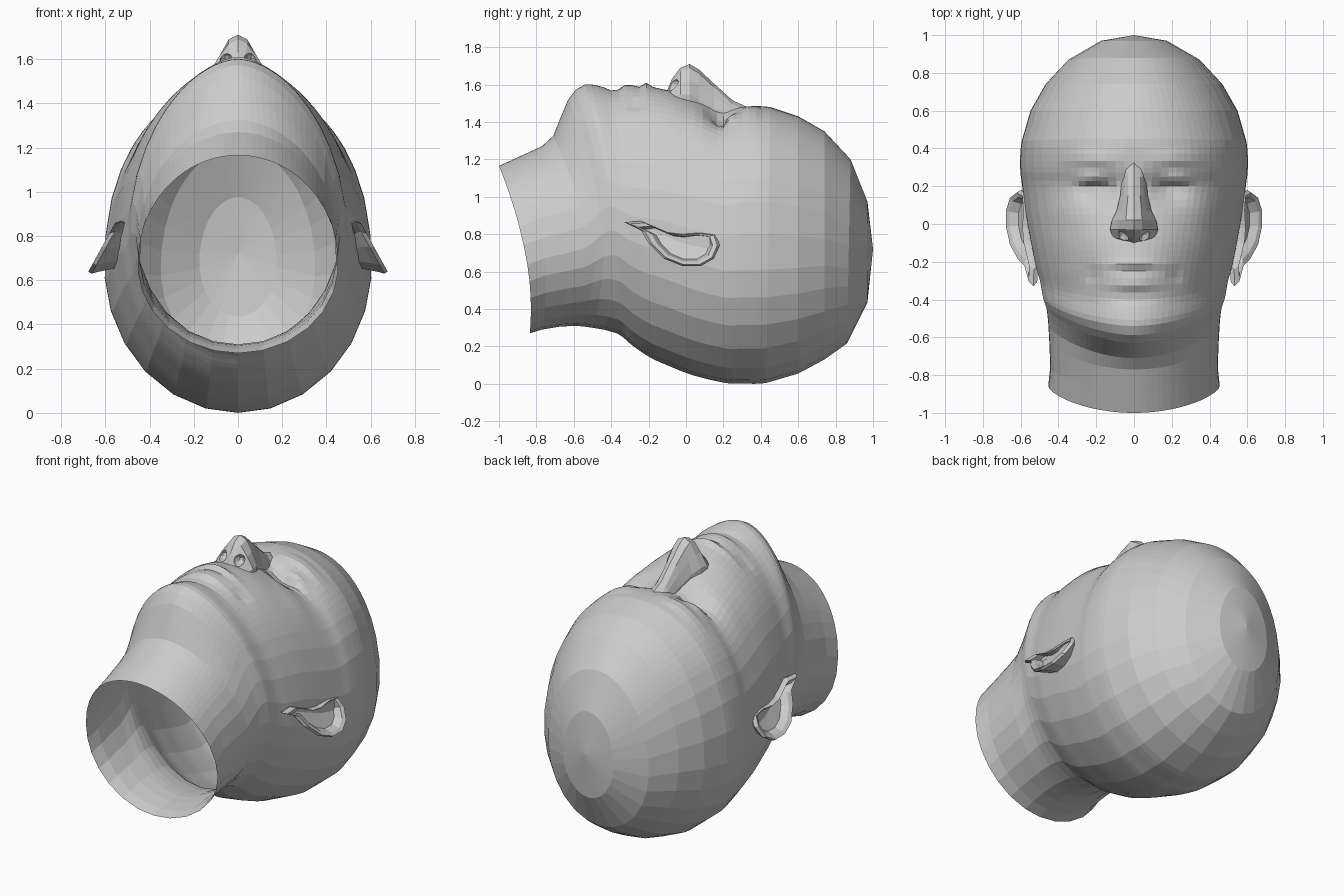
import bpy, bmesh, math
from mathutils import Vector

if "Cube" in bpy.data.objects:
    bpy.data.objects.remove(bpy.data.objects["Cube"])


def make(name, rings, closed, cap_start=None, cap_end=None):
    """Skin a list of rings; caps may be a point, or True for one flat face."""
    bm = bmesh.new()
    vs = [[bm.verts.new(p) for p in r] for r in rings]
    n = len(vs[0])
    for a, b in zip(vs, vs[1:]):
        for i in range(n if closed else n - 1):
            j = (i + 1) % n
            bm.faces.new((a[i], a[j], b[j], b[i]))
    for cap, r in ((cap_start, vs[0]), (cap_end, vs[-1])):
        if cap is True:
            bm.faces.new(r)
        elif cap is not None:
            c = bm.verts.new(cap)
            for i in range(n):
                bm.faces.new((r[i], r[(i + 1) % n], c))
    bmesh.ops.recalc_face_normals(bm, faces=bm.faces)
    me = bpy.data.meshes.new(name)
    bm.to_mesh(me)
    bm.free()
    ob = bpy.data.objects.new(name, me)
    bpy.context.collection.objects.link(ob)
    return ob


# Head stations, neck to crown: front y, z, back y, z, half width, pointedness, side bow
ST = [
    (-1.0, 1.165, -.835, .27, .455, 1.0, .055),
    (-.88, 1.22, -.77, .29, .445, 1.0, .06),
    (-.77, 1.27, -.68, .305, .45, 1.0, .09),
    (-.71, 1.325, -.60, .31, .455, 1.05, .11),
    (-.63, 1.52, -.50, .30, .465, 1.15, .11),
    (-.54, 1.60, -.37, .27, .485, 1.12, .06),
    (-.40, 1.58, -.28, .20, .50, 1.1, .03),
    (-.25, 1.59, -.19, .14, .525, 1.08, 0),
    (-.10, 1.57, -.09, .095, .55, 1.03, 0),
    (.05, 1.52, .04, .045, .575, 1.0, 0),
    (.20, 1.47, .21, .005, .595, .95, 0),
    (.30, 1.48, .30, .002, .605, .92, 0),
    (.45, 1.48, .43, .005, .597, .92, 0),
    (.60, 1.43, .60, .055, .55, .95, 0),
    (.74, 1.35, .74, .13, .47, .97, 0),
    (.88, 1.20, .86, .215, .35, 1.0, 0),
    (.97, .975, .97, .435, .175, 1.0, 0),
]

# Face relief: x, y, spread x, spread y, height
BUMPS = [
    (.18, .19, .10, .07, -.065),    # eye socket
    (.22, .235, .075, .04, .045),   # eyelid
    (.22, .20, .08, .014, -.012),   # eyelid crease
    (.22, .345, .13, .04, .022),    # brow
    (.36, .06, .10, .09, .015),     # cheekbone
    (0, -.215, .13, .028, .022),    # upper lip
    (0, -.265, .17, .014, -.022),   # mouth line
    (0, -.31, .12, .028, .018),     # lower lip
    (0, -.385, .12, .03, -.015),    # chin crease
    (.22, -.27, .035, .04, -.015),  # mouth corner
]


def relief(x, y):
    return sum(h * math.exp(-((abs(x) - bx) / sx) ** 2 - ((y - by) / sy) ** 2)
               for bx, by, sx, sy, h in BUMPS)


def spline(a, b, c, d, t):
    return [.5 * (2 * q + (r - p) * t + (2 * p - 5 * q + 4 * r - s) * t * t
                  + (3 * q - p - 3 * r + s) * t ** 3)
            for p, q, r, s in zip(a, b, c, d)]


def head_ring(s):
    yf, zf, yb, zb, w, a, bow = s
    front, back = Vector((0, yf, zf)), Vector((0, yb, zb))
    mid = back.lerp(front, .45)
    pts = []
    for ang in ANGLES:
        t = math.radians(ang)
        c, sn = math.cos(t), math.sin(t)
        e = a if c > 0 else 1
        p = mid + ((front if c > 0 else back) - mid) * abs(c) ** e
        p.x = math.copysign(w * abs(sn) ** e, sn)
        p.y += bow * sn * sn
        if c > .3:
            p.z += relief(p.x, p.y)
        pts.append(p)
    return pts


# Head and neck: fine steps over the face, broad facets over the skull
half = [4 * i for i in range(14)] + [60, 70, 82, 95, 108, 122, 136, 151, 166]
ANGLES = half + [180] + [360 - h for h in reversed(half[1:])]
rings = []
for i in range(len(ST) - 1):
    a, d = ST[max(i - 1, 0)], ST[min(i + 2, len(ST) - 1)]
    n = 4 if 5 <= i <= 11 else 2 if i in (3, 4) else 1
    rings += [head_ring(spline(a, ST[i], ST[i + 1], d, k / n)) for k in range(n)]
rings.append(head_ring(ST[-1]))
make("head", rings, True, cap_end=(0, 1.0, .72))

# Nose: y, ridge z, ridge half width, base half width, base z
NOSE = [
    (.34, 1.475, .045, .07, 1.40), (.25, 1.515, .032, .065, 1.37),
    (.15, 1.605, .032, .075, 1.37), (.07, 1.68, .04, .095, 1.39),
    (.02, 1.71, .042, .12, 1.41), (-.03, 1.69, .042, .13, 1.43),
    (-.075, 1.63, .03, .115, 1.45), (-.10, 1.57, .02, .07, 1.48),
]
rings = []
for y, zt, wt, wb, zb in NOSE:
    side = [(wb, zb), (wb * .97, zb + .45 * (zt - zb)),
            (.5 * (wt + wb), zb + .7 * (zt - zb)), (wt, zt - .02)]
    rings.append([(-x, y, z) for x, z in side] + [(0, y, zt)]
                 + [(x, y, z) for x, z in reversed(side)])
nose = make("nose", rings, True, True, True)

# Nostrils cut from the underside
for s in (-1, 1):
    bpy.ops.mesh.primitive_uv_sphere_add(segments=10, ring_count=6, radius=1,
                                         location=(s * .058, -.085, 1.60))
    cut = bpy.context.object
    cut.name = "nostril_cutter"
    cut.scale = (.032, .06, .035)
    cut.hide_render = True
    cut.hide_set(True)
    m = nose.modifiers.new("nostril", 'BOOLEAN')
    m.operation, m.object = 'DIFFERENCE', cut

# Ears: slanted outline (y, z) with rolled rim and hollow bowl
EAR = [(-.33, .865), (-.24, .82), (-.20, .75), (-.12, .67), (-.02, .63),
       (.08, .63), (.15, .67), (.18, .74), (.16, .80), (.08, .81),
       (-.02, .80), (-.10, .81), (-.17, .84), (-.24, .87)]


def ear_ring(s, k, dx, base=None):
    out = []
    for y, z in EAR:
        y, z = .01 + (y - .01) * k, .745 + (z - .745) * k
        x = base if base else .54 + (.87 - z) * .55 + dx
        out.append((s * x, y, z))
    return out


for s, side in ((-1, "left"), (1, "right")):
    make("ear_" + side,
         [ear_ring(s, .72, 0, .52), ear_ring(s, .93, -.035), ear_ring(s, 1, -.01),
          ear_ring(s, .92, .01), ear_ring(s, .78, .0), ear_ring(s, .68, -.04)],
         True, cap_end=(s * .565, .01, .745))
